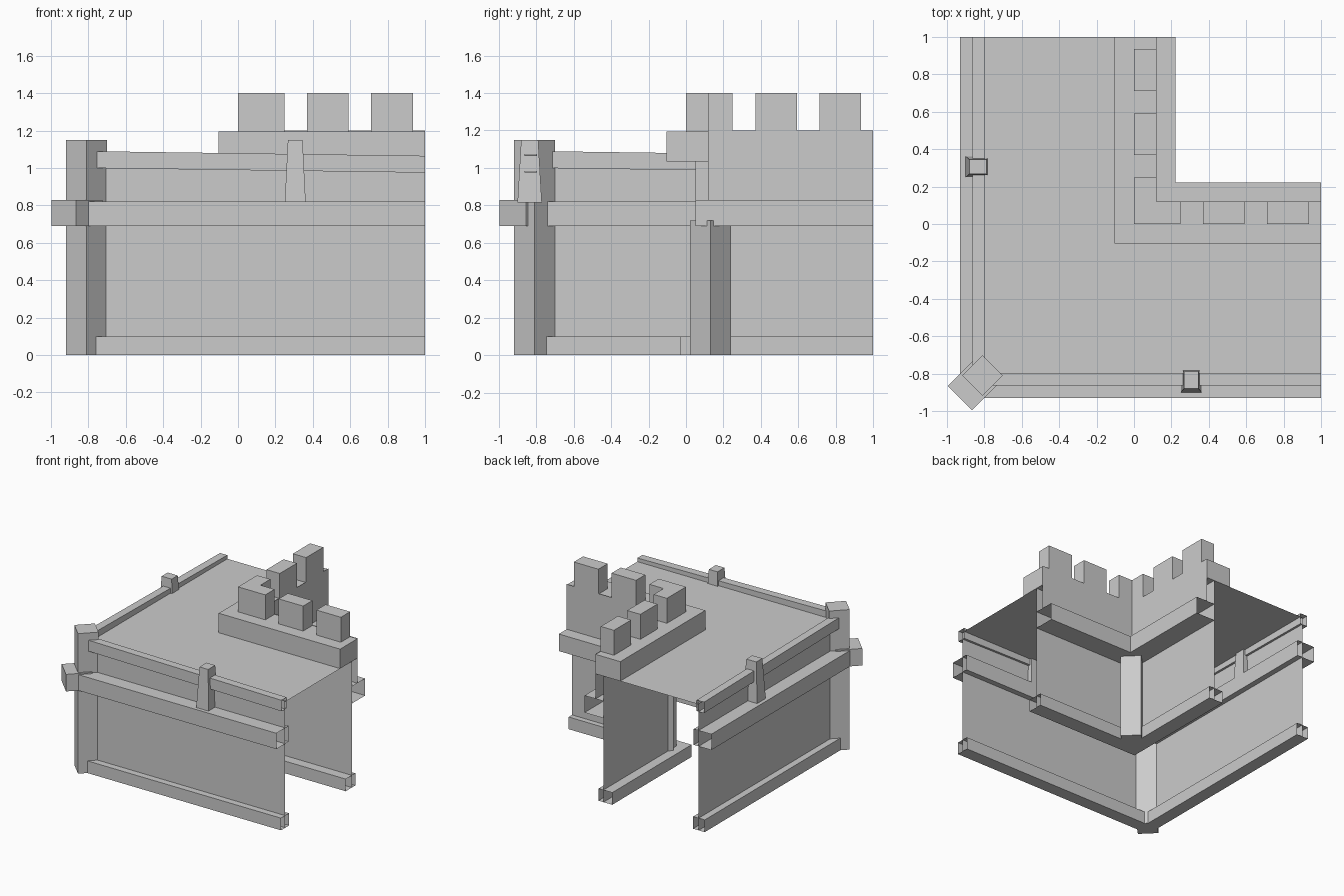
import bpy, bmesh
from math import radians
from mathutils import Matrix, Vector

cube = bpy.data.objects.get("Cube")
if cube:
    bpy.data.objects.remove(cube)

stone = bpy.data.materials.new("stone_grey")
stone.use_nodes = True
colour = (0.6, 0.6, 0.6, 1)
stone.diffuse_color = colour
stone.node_tree.nodes["Principled BSDF"].inputs["Base Color"].default_value = colour

SWAP = Matrix(((0, 1, 0, 0), (1, 0, 0, 0), (0, 0, 1, 0), (0, 0, 0, 1)))


def finish(name, bm):
    mesh = bpy.data.meshes.new(name)
    bm.to_mesh(mesh)
    bm.free()
    mesh.materials.append(stone)
    obj = bpy.data.objects.new(name, mesh)
    bpy.context.collection.objects.link(obj)
    return obj


def both_arms(name, bm):
    """Make the part on the front arm and its mirror on the side arm."""
    other = bm.copy()
    other.transform(SWAP)
    bmesh.ops.reverse_faces(other, faces=other.faces[:])
    finish("front_" + name, bm)
    finish("side_" + name, other)


def box(x, y, z, open_end=False, taper=1.0, drop=0.0):
    """Box from ranges; it may lack its end caps, narrow upward or sag."""
    bm = bmesh.new()
    bmesh.ops.create_cube(bm, size=1)
    if open_end:
        caps = [f for f in bm.faces if abs(f.normal.x) > 0.9]
        bmesh.ops.delete(bm, geom=caps, context='FACES_ONLY')
    for v in bm.verts:
        k = taper if v.co.z > 0 else 1
        sag = drop if v.co.x > 0 else 0
        v.co = Vector(((x[0] + x[1]) / 2 + v.co.x * k * (x[1] - x[0]),
                       (y[0] + y[1]) / 2 + v.co.y * k * (y[1] - y[0]),
                       (z[0] + z[1]) / 2 + v.co.z * (z[1] - z[0]) - sag))
    return bm


def sheet(points):
    bm = bmesh.new()
    bm.faces.new([bm.verts.new(p) for p in points])
    return bm


def wall(x, y, z, facing_back=False):
    pts = [(x[0], y, z[0]), (x[1], y, z[0]), (x[1], y, z[1]), (x[0], y, z[1])]
    return sheet(pts[::-1] if facing_back else pts)


def diamond(name, along, width, length, z):
    """Upright block turned to face the corner diagonal."""
    bm = box((-length / 2, length / 2), (-width / 2, width / 2), z)
    bm.transform(Matrix.Translation((along, along, 0)) @ Matrix.Rotation(radians(45), 4, 'Z'))
    return finish(name, bm)


# Outer walls with their hollow trim
both_arms("outer_wall", wall((-0.81, 1), -0.815, (0, 1.04)))
both_arms("outer_base_trim", box((-0.81, 1), (-0.87, -0.765), (0, 0.1), True))
both_arms("outer_beam", box((-0.85, 1), (-0.93, -0.77), (0.69, 0.82), True))
both_arms("outer_rail", box((-0.81, 1), (-0.863, -0.797), (1.0, 1.09), True, drop=0.025))
both_arms("rail_bracket", box((0.25, 0.362), (-0.9, -0.77), (0.815, 1.15), taper=0.7))

# Corner posts and the block that sticks out of the outer one
diamond("outer_corner_post", -0.81, 0.155, 0.155, (0, 1.15))
diamond("outer_corner_block", -0.86, 0.185, 0.2, (0.69, 0.83))
diamond("inner_corner_post", 0.13, 0.155, 0.155, (0, 0.72))

# Walkway deck
deck_outline = [(-0.815, -0.815), (1, -0.815), (1, 0.12), (0.12, 0.12), (0.12, 1), (-0.815, 1)]
finish("walkway_deck", sheet([(x, y, 1.035) for x, y in deck_outline]))

# Inner walls with their hollow trim
both_arms("inner_lower_wall", wall((0.05, 1), 0.05, (0, 1.035), True))
both_arms("inner_upper_wall", wall((0.12, 1), 0.12, (0.83, 1.2), True))
both_arms("inner_base_trim", box((-0.03, 1), (-0.03, 0.095), (0, 0.1), True))
both_arms("inner_beam", box((0.05, 1), (0.05, 0.222), (0.69, 0.83), True))

# Parapet and its battlements
both_arms("parapet", box((-0.103, 1), (-0.103, 0.12), (1.035, 1.195)))
for number, span in enumerate([(0, 0.248), (0.37, 0.592), (0.712, 0.935)], 1):
    both_arms(f"merlon_{number}", box(span, (0, 0.12), (1.195, 1.4)))
